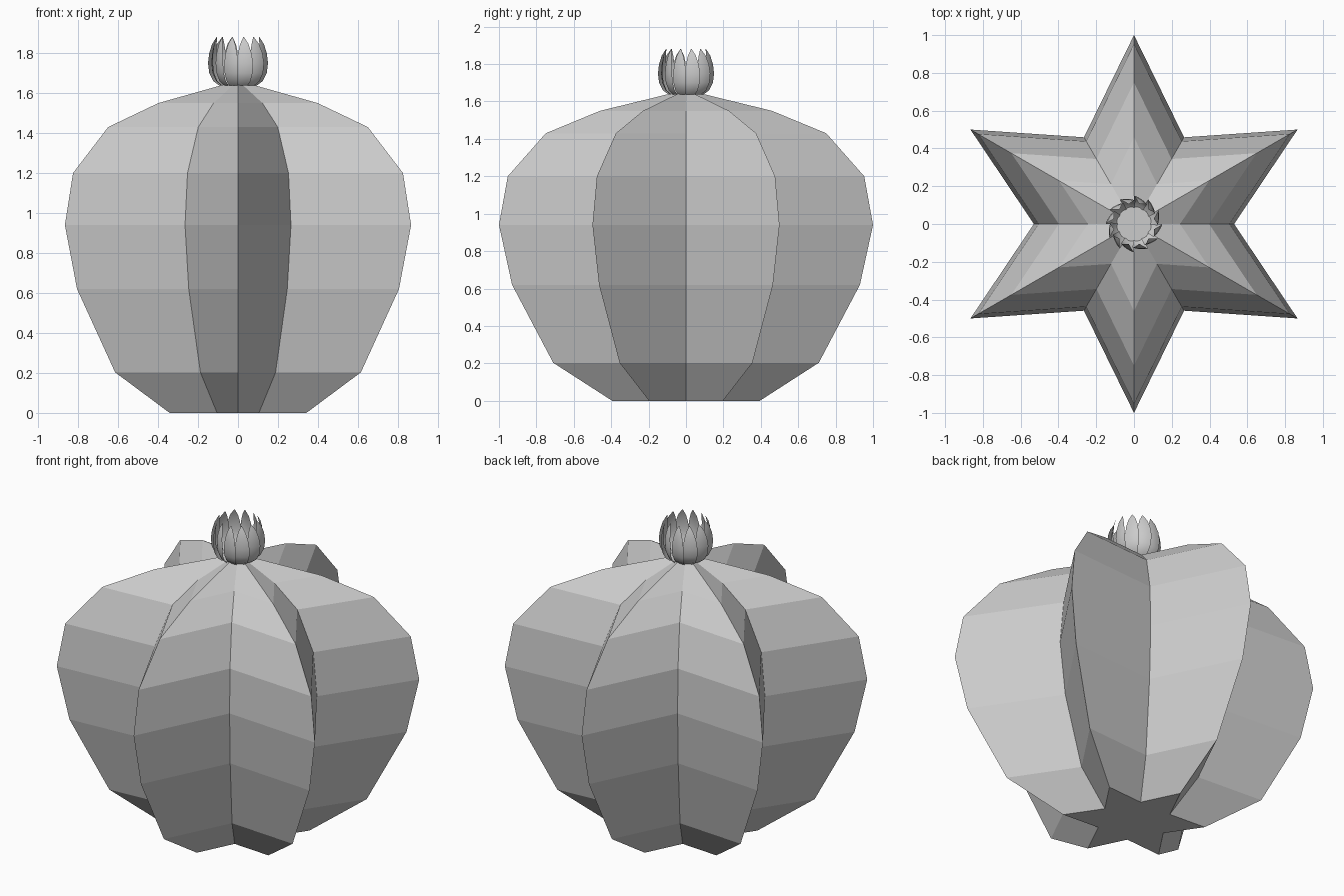
import bpy, bmesh
from math import sin, cos, pi, radians

if "Cube" in bpy.data.objects:
    bpy.data.objects.remove(bpy.data.objects["Cube"])


def finish(name, bm):
    bmesh.ops.recalc_face_normals(bm, faces=bm.faces)
    mesh = bpy.data.meshes.new(name)
    bm.to_mesh(mesh)
    bm.free()
    ob = bpy.data.objects.new(name, mesh)
    bpy.context.collection.objects.link(ob)
    return ob


# Ribbed body: a six-pointed star lofted along a (radius, height) profile
RIBS, VALLEY = 6, 0.53
profile = [(0.395, 0), (0.71, 0.203), (0.93, 0.62), (1.0, 0.94),
           (0.953, 1.2), (0.75, 1.43), (0.46, 1.55), (0.08, 1.643)]
bm = bmesh.new()
rings = []
for r, z in profile:
    ring = []
    for i in range(RIBS * 2):
        a = pi / 2 + i * pi / RIBS
        k = r * (VALLEY if i % 2 else 1)
        ring.append(bm.verts.new((k * cos(a), k * sin(a), z)))
    rings.append(ring)
n = RIBS * 2
for lo, hi in zip(rings, rings[1:]):
    for i in range(n):
        j = (i + 1) % n
        bm.faces.new((lo[i], lo[j], hi[j], hi[i]))
bm.faces.new(rings[0][::-1])
bm.faces.new(rings[-1])
finish("cactus_body", bm)

# Flower: a cup of overlapping, slightly twisted pointed petals
PETALS = 12
petal = [(0.085, 1.638, 0.026), (0.113, 1.66, 0.034), (0.132, 1.70, 0.040),
         (0.138, 1.75, 0.041), (0.134, 1.80, 0.034), (0.124, 1.845, 0.021),
         (0.110, 1.88, 0.002)]
twist = radians(18)
bm = bmesh.new()
for p in range(PETALS):
    a = (p + 0.5) * 2 * pi / PETALS
    rows = []
    for r, z, w in petal:
        row = []
        for s in (-1, -0.5, 0, 0.5, 1):
            t = s * w                      # sideways offset across the petal
            x = r - t * t * 3.5 + t * sin(twist)
            y = t * cos(twist)
            row.append(bm.verts.new((x * cos(a) - y * sin(a),
                                     x * sin(a) + y * cos(a), z)))
        rows.append(row)
    for lo, hi in zip(rows, rows[1:]):
        for i in range(4):
            f = bm.faces.new((lo[i], lo[i + 1], hi[i + 1], hi[i]))
            f.smooth = True
finish("flower_petals", bm)

# Flower base disc closing the bottom of the cup
bm = bmesh.new()
bmesh.ops.create_circle(bm, cap_ends=True, radius=0.092, segments=24)
bmesh.ops.translate(bm, verts=bm.verts, vec=(0, 0, 1.645))
finish("flower_base", bm)
